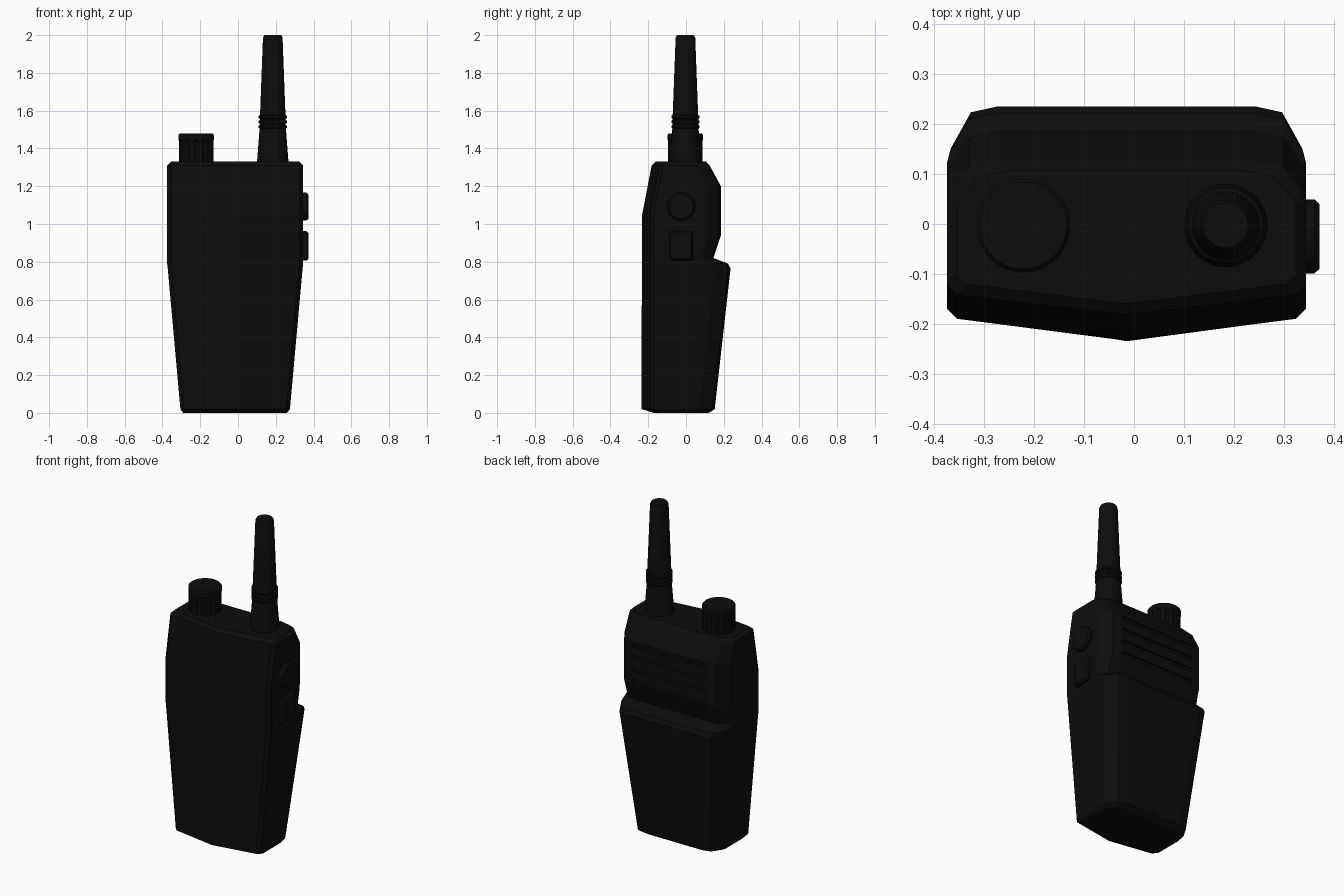
import bpy, bmesh
from math import sin, cos, pi, radians

if "Cube" in bpy.data.objects:
    bpy.data.objects.remove(bpy.data.objects["Cube"])

black = bpy.data.materials.new("matte_black")
black.use_nodes = True
COLOR = (0.004, 0.004, 0.004, 1)
black.diffuse_color = COLOR
bsdf = next(n for n in black.node_tree.nodes if n.type == "BSDF_PRINCIPLED")
bsdf.inputs["Base Color"].default_value = COLOR
CX = -0.015


def loft(name, rings, smooth=None):
    """Skin a stack of equal-length rings and cap both ends."""
    bm = bmesh.new()
    rows = [[bm.verts.new(p) for p in ring] for ring in rings]
    n = len(rows[0])
    for low, high in zip(rows, rows[1:]):
        for i in range(n):
            j = (i + 1) % n
            bm.faces.new((low[i], low[j], high[j], high[i]))
    bm.faces.new(rows[0][::-1])
    bm.faces.new(rows[-1])
    bmesh.ops.recalc_face_normals(bm, faces=bm.faces)
    mesh = bpy.data.meshes.new(name)
    bm.to_mesh(mesh)
    bm.free()
    mesh.materials.append(black)
    ob = bpy.data.objects.new(name, mesh)
    bpy.context.collection.objects.link(ob)
    if smooth:
        bpy.ops.object.select_all(action="DESELECT")
        ob.select_set(True)
        bpy.context.view_layer.objects.active = ob
        bpy.ops.object.shade_smooth_by_angle(angle=radians(smooth))
    return ob


def circle(r, z, n=32, ripple=0.0):
    """Ring around the z axis, optionally fluted."""
    return [((r - ripple * (i % 4 == 0)) * cos(2 * pi * i / n),
             (r - ripple * (i % 4 == 0)) * sin(2 * pi * i / n), z) for i in range(n)]


def body_ring(z, w, ridge, front, back, side):
    """Cross-section: V-shaped front, chamfered back corners."""
    half = [(w - 0.02, front), (w, front + 0.02), (w, back - side),
            (w - 0.005, back - side * 0.8), (w - 0.045, back - 0.012), (w - 0.1, back)]
    left = [(-x, y) for x, y in reversed(half)]
    return [(CX + x, y, z) for x, y in [(0, ridge)] + half + left]


# Body shell: tapered battery section, notch, upper housing
SECTIONS = [  # z, half width, ridge y, front corner y, back y, corner depth
    (0.0, 0.275, -0.17, -0.15, 0.12, 0.09),
    (0.02, 0.29, -0.235, -0.19, 0.152, 0.1),
    (0.765, 0.357, -0.234, -0.19, 0.236, 0.105),
    (0.79, 0.36, -0.234, -0.19, 0.222, 0.1),
    (0.82, 0.36, -0.234, -0.19, 0.145, 0.07),
    (0.94, 0.36, -0.233, -0.19, 0.185, 0.09),
    (1.05, 0.36, -0.232, -0.19, 0.185, 0.09),
    (1.2, 0.36, -0.203, -0.163, 0.185, 0.09),
    (1.31, 0.36, -0.182, -0.142, 0.125, 0.08),
    (1.33, 0.34, -0.16, -0.12, 0.107, 0.07),
]
body = loft("body", [body_ring(*s) for s in SECTIONS])

# Speaker grooves across the upper back
for k in range(4):
    z = 0.94 + 0.075 * k
    rect = [(CX - 0.25, 0.172), (CX + 0.25, 0.172), (CX + 0.25, 0.25), (CX - 0.25, 0.25)]
    cutter = loft("groove_cutter_%d" % k, [[(x, y, h) for x, y in rect] for h in (z, z + 0.025)])
    cutter.hide_render = True
    cutter.hide_viewport = True
    cut = body.modifiers.new("groove_%d" % k, "BOOLEAN")
    cut.operation = "DIFFERENCE"
    cut.solver = "EXACT"
    cut.object = cutter

# Antenna with three grip rings
profile = [(0.084, 1.32), (0.07, 1.5)]
for k in range(3):
    z = 1.505 + 0.026 * k
    profile += [(0.069, z), (0.075, z + 0.005), (0.075, z + 0.015), (0.068, z + 0.02)]
profile += [(0.067, 1.585), (0.052, 1.985), (0.045, 2.0)]
antenna = loft("antenna", [circle(r, z) for r, z in profile], 35)
antenna.location = (0.184, -0.003, 0)

# Fluted volume knob with a plain cap
knob = loft("volume_knob", [circle(0.092, 1.32, 48, 0.007), circle(0.092, 1.44, 48, 0.007),
                            circle(0.094, 1.445, 48), circle(0.094, 1.472, 48),
                            circle(0.087, 1.48, 48)], 30)
knob.location = (-0.222, -0.003, 0)


# Side buttons: stacked outlines stepping outward along +x
def button(name, outline, z):
    steps = [(0.32, 1.0), (0.362, 1.0), (0.372, 0.87)]
    return loft(name, [[(x, -0.025 + y * s, z + h * s) for y, h in outline] for x, s in steps], 30)


round_outline = [(0.074 * cos(2 * pi * i / 24), 0.074 * sin(2 * pi * i / 24)) for i in range(24)]
button("round_button", round_outline, 1.092)
w, h, c = 0.062, 0.078, 0.008
button("talk_button", [(-w + c, -h), (w - c, -h), (w, -h + c), (w, h - c),
                       (w - c, h), (-w + c, h), (-w, h - c), (-w, -h + c)], 0.884)
